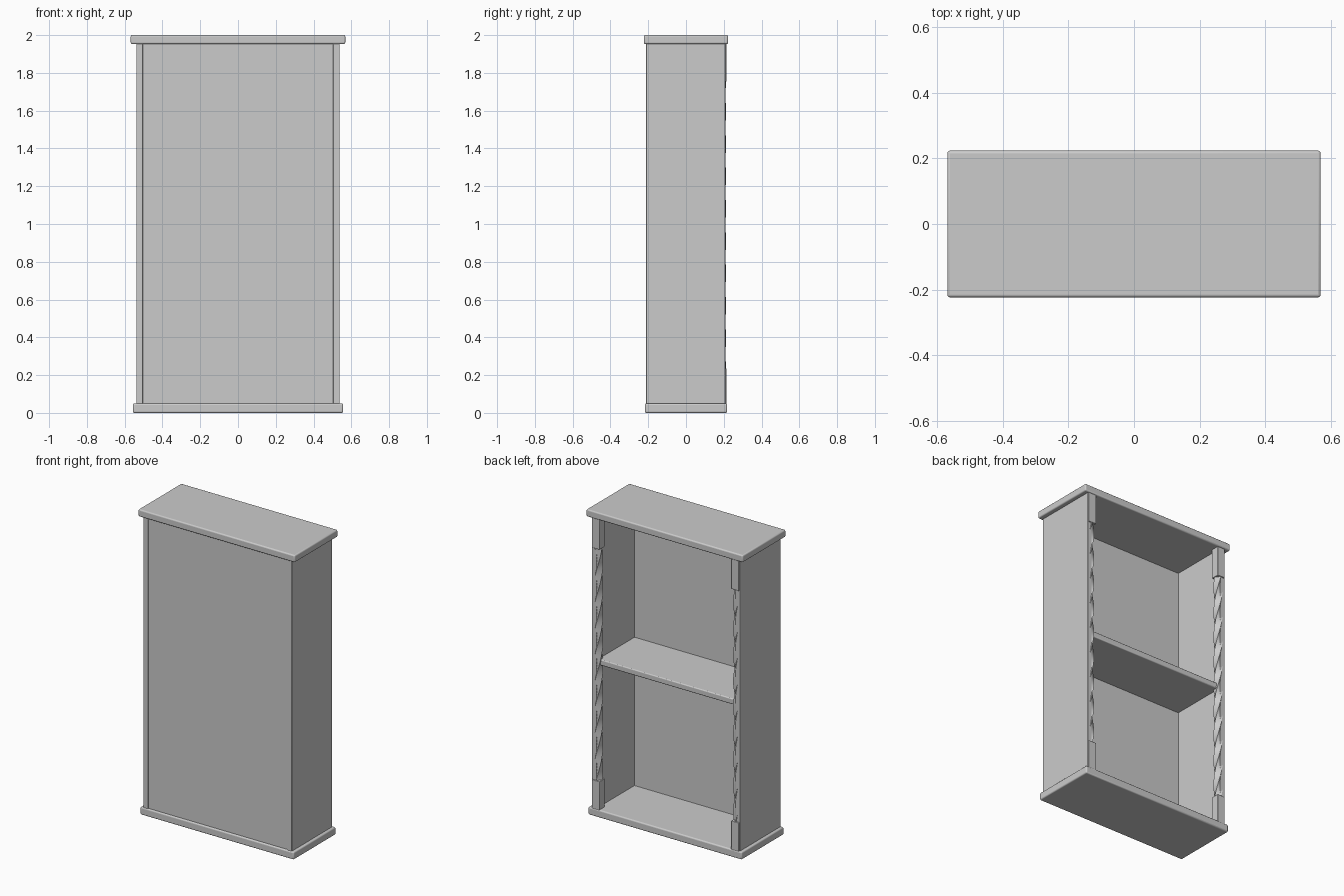
import bpy, bmesh
from math import pi, cos, sin

if "Cube" in bpy.data.objects:
    bpy.data.objects.remove(bpy.data.objects["Cube"])

def finish(name, bm, bevel=0.0, segments=3):
    bmesh.ops.recalc_face_normals(bm, faces=bm.faces)
    me = bpy.data.meshes.new(name)
    bm.to_mesh(me)
    bm.free()
    ob = bpy.data.objects.new(name, me)
    bpy.context.collection.objects.link(ob)
    if bevel:
        mod = ob.modifiers.new("rounded_edges", 'BEVEL')
        mod.width, mod.segments = bevel, segments
    bpy.ops.object.select_all(action='DESELECT')
    bpy.context.view_layer.objects.active = ob
    ob.select_set(True)
    bpy.ops.object.shade_smooth_by_angle(angle=0.6)
    return ob

def box(name, x0, x1, y0, y1, z0, z1, bevel=0.0):
    bm = bmesh.new()
    bmesh.ops.create_cube(bm, size=1)
    for v in bm.verts:
        v.co.x = (x0 + x1) / 2 + v.co.x * (x1 - x0)
        v.co.y = (y0 + y1) / 2 + v.co.y * (y1 - y0)
        v.co.z = (z0 + z1) / 2 + v.co.z * (z1 - z0)
    return finish(name, bm, bevel)

def twisted_bar(name, cx, cy, z0, z1, radius, quarter_turns, hand):
    # square section swept upward while turning
    bm = bmesh.new()
    rings, steps = [], quarter_turns * 8
    for i in range(steps + 1):
        t = i / steps
        a0 = hand * t * quarter_turns * pi / 2
        rings.append([bm.verts.new((cx + radius * cos(a0 + k * pi / 2),
                                    cy + radius * sin(a0 + k * pi / 2),
                                    z0 + t * (z1 - z0))) for k in range(4)])
    for a, b in zip(rings, rings[1:]):
        for k in range(4):
            n = (k + 1) % 4
            bm.faces.new((a[k], a[n], b[n], b[k]))
    bm.faces.new(rings[0][::-1])
    bm.faces.new(rings[-1])
    return finish(name, bm)

# carcass
box("top_board", -0.568, 0.568, -0.223, 0.223, 1.953, 2.0, 0.008)
box("base_board", -0.557, 0.557, -0.218, 0.218, 0.0, 0.05, 0.008)
box("back_panel", -0.506, 0.506, -0.206, -0.186, 0.045, 1.958)
box("middle_shelf", -0.507, 0.507, -0.19, 0.19, 0.985, 1.023, 0.006)

# sides with square blocks and twisted posts on the open edge
for s, side in ((-1, "left"), (1, "right")):
    def xs(a, b):
        return sorted((s * a, s * b))
    box(side + "_side_panel", *xs(0.504, 0.538), -0.212, 0.208, 0.045, 1.958, 0.004)
    box(side + "_lower_block", *xs(0.477, 0.533), 0.159, 0.215, 0.045, 0.235, 0.003)
    box(side + "_upper_block", *xs(0.477, 0.533), 0.159, 0.215, 1.755, 1.958, 0.003)
    twisted_bar(side + "_twisted_post", s * 0.505, 0.185, 0.225, 1.765, 0.028, 9, 1)
